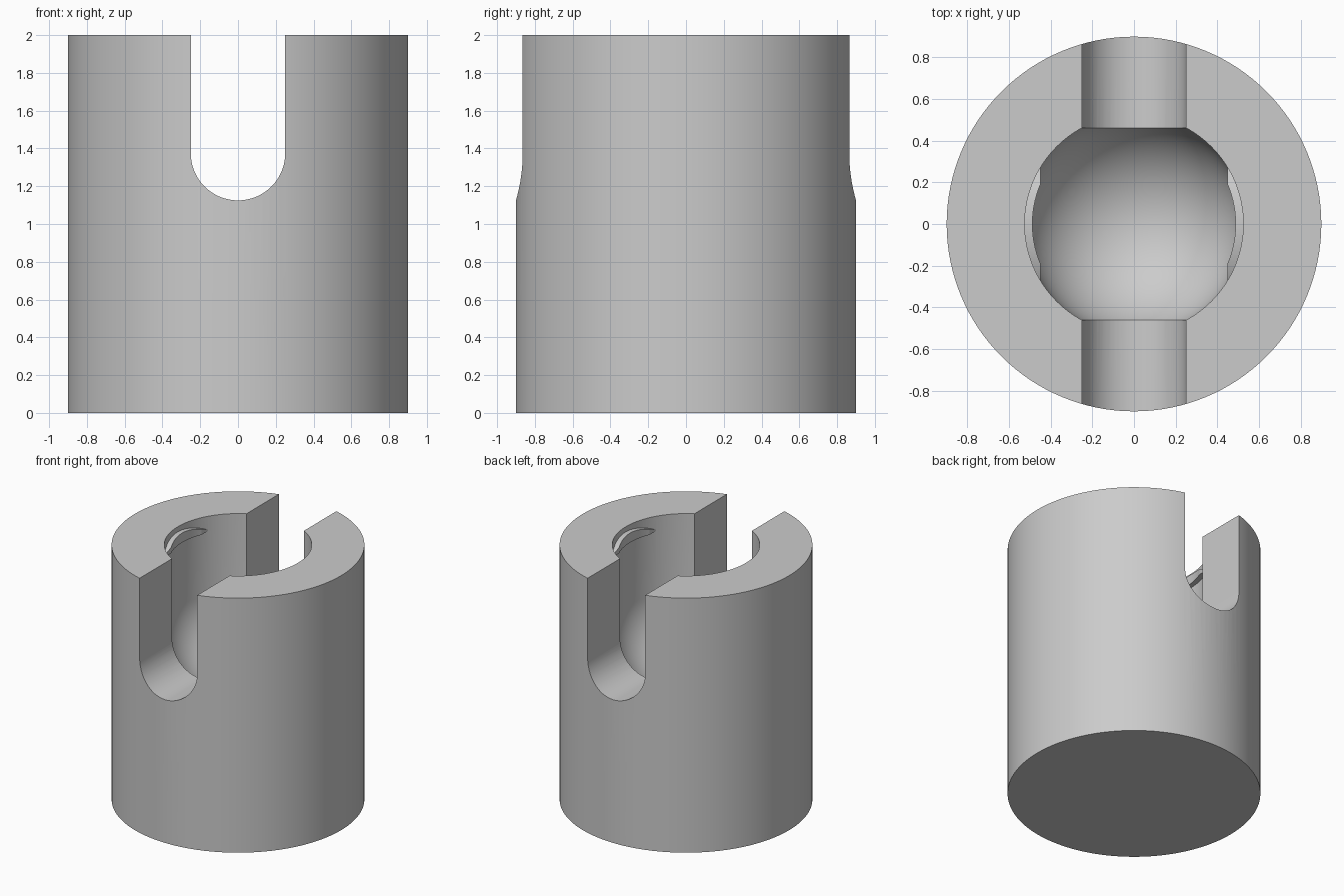
import bpy, bmesh, math

cube = bpy.data.objects.get("Cube")
if cube:
    bpy.data.objects.remove(cube, do_unlink=True)

HEIGHT, OUTER, BORE, LIP_BORE = 2.0, 0.9, 0.525, 0.488
SLOT, SEAT = 0.25, 1.375          # slot half width, height of socket centre
SEGMENTS = 128

grey = bpy.data.materials.new("plain_grey")
grey.use_nodes = True
colour = (0.6, 0.6, 0.6, 1)
grey.diffuse_color = colour
grey.node_tree.nodes["Principled BSDF"].inputs["Base Color"].default_value = colour


def finish(name, bm):
    bmesh.ops.recalc_face_normals(bm, faces=bm.faces)
    mesh = bpy.data.meshes.new(name)
    bm.to_mesh(mesh)
    bm.free()
    mesh.materials.append(grey)
    ob = bpy.data.objects.new(name, mesh)
    bpy.context.collection.objects.link(ob)
    return ob


def revolve(name, profile):
    """Spin an (r, z) profile that starts and ends on the z axis."""
    bm = bmesh.new()
    verts = [bm.verts.new((r, 0, z)) for r, z in profile]
    edges = [bm.edges.new(pair) for pair in zip(verts, verts[1:])]
    bmesh.ops.spin(bm, geom=verts + edges, cent=(0, 0, 0), axis=(0, 0, 1),
                   angle=math.tau, steps=SEGMENTS, use_merge=True)
    bmesh.ops.remove_doubles(bm, verts=bm.verts, dist=1e-5)
    return finish(name, bm)


def prism(name, outline, direction):
    """Extrude a closed 3D outline along a direction."""
    bm = bmesh.new()
    face = bm.faces.new([bm.verts.new(p) for p in outline])
    out = bmesh.ops.extrude_face_region(bm, geom=[face])
    bmesh.ops.translate(bm, vec=direction,
                        verts=[g for g in out["geom"] if isinstance(g, bmesh.types.BMVert)])
    return finish(name, bm)


def subtract(target, cutter):
    cutter.hide_render = True
    mod = target.modifiers.new("cut", "BOOLEAN")
    mod.operation, mod.solver, mod.object = "DIFFERENCE", "EXACT", cutter
    bpy.context.view_layer.objects.active = target
    bpy.ops.object.modifier_apply(modifier=mod.name)
    bpy.data.objects.remove(cutter, do_unlink=True)


def arc(radius, start, end, steps):
    angles = [start + (end - start) * i / steps for i in range(steps + 1)]
    return [(radius * math.cos(a), SEAT + radius * math.sin(a)) for a in angles]


# Solid cylinder body
body = revolve("socket_body", [(0, 0), (OUTER, 0), (OUTER, HEIGHT), (0, HEIGHT)])

# Round-bottomed bore
bowl = arc(BORE, -math.pi / 2, 0, 32)
bowl[0] = (0, SEAT - BORE)
bore = revolve("bore_cutter", bowl + [(BORE, HEIGHT + 0.2), (0, HEIGHT + 0.2)])

# Small arched retaining lips kept on both side walls of the bore
half = math.asin(0.51 / 0.585)
arch = arc(0.585, half, math.pi - half, 24)
for side in (-1, 1):
    lip = prism("lip_keeper", [(side * 0.45, y, z) for y, z in arch], (side * 0.2, 0, 0))
    subtract(lip, revolve("lip_cutter", [(0, 1.6), (LIP_BORE, 1.6),
                                         (LIP_BORE, 2.4), (0, 2.4)]))
    subtract(bore, lip)
subtract(body, bore)

# U-shaped slot running front to back
u_shape = arc(SLOT, math.pi, math.tau, 40) + [(SLOT, HEIGHT + 0.3), (-SLOT, HEIGHT + 0.3)]
subtract(body, prism("slot_cutter", [(x, -1.2, z) for x, z in u_shape], (0, 2.4, 0)))

# Smooth walls with crisp edges
bpy.ops.object.select_all(action="DESELECT")
body.select_set(True)
bpy.context.view_layer.objects.active = body
bpy.ops.object.shade_smooth_by_angle(angle=math.radians(25))
